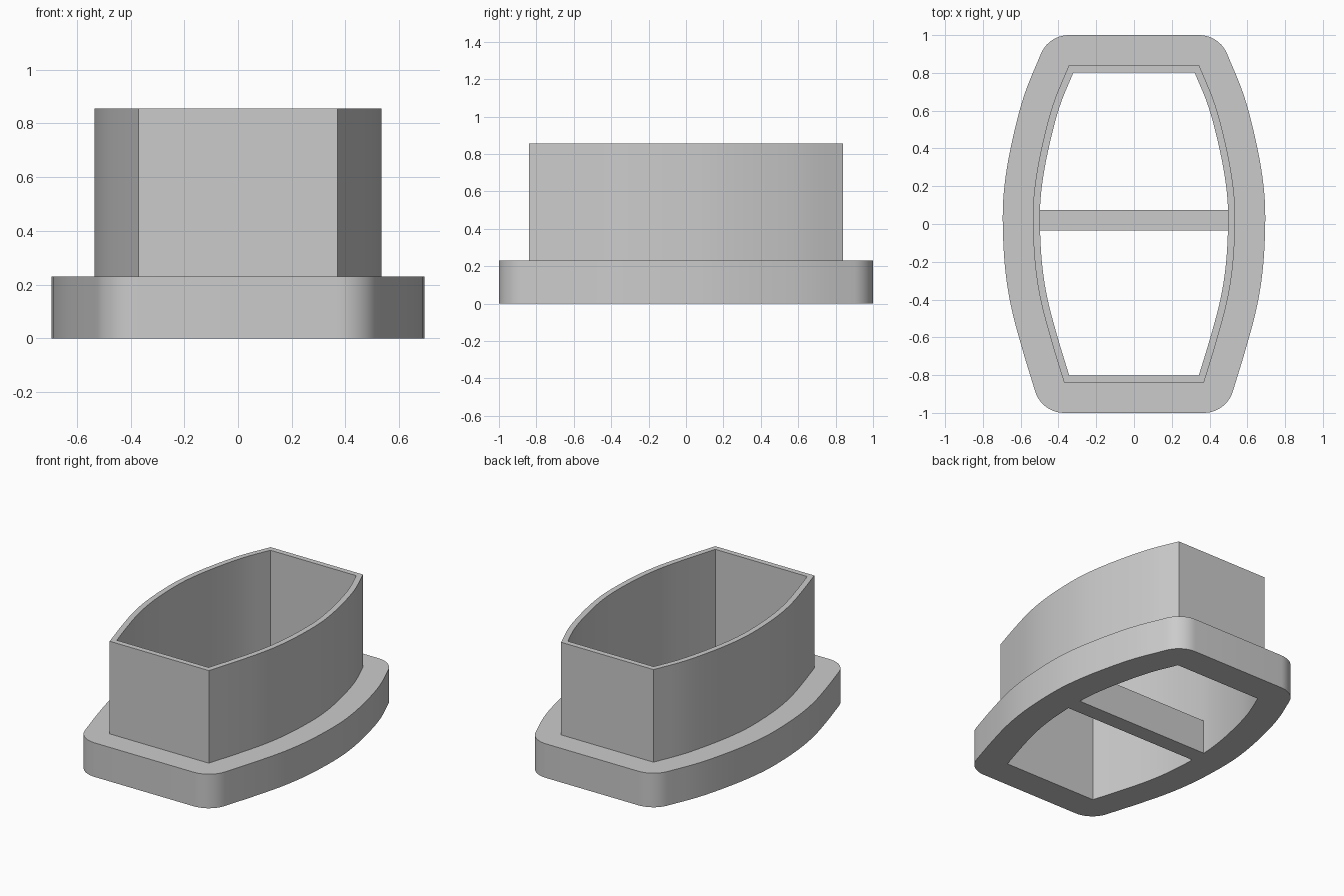
import bpy, bmesh, math
from mathutils import Vector

cube = bpy.data.objects.get("Cube")
if cube:
    bpy.data.objects.remove(cube, do_unlink=True)

grey = bpy.data.materials.new("light grey")
grey.use_nodes = True
GREY = (0.6, 0.6, 0.6, 1)
grey.diffuse_color = GREY
grey.node_tree.nodes["Principled BSDF"].inputs["Base Color"].default_value = GREY

BASE_TOP, TOP, WALL, LIP = 0.23, 0.855, 0.037, 0.16
ARC, STEPS = 10, 5

# Right-hand bowed side of the sleeve, from the front corner to the back corner
KEYS = [Vector(p) for p in ((0.37, -0.84), (0.44, -0.61), (0.495, -0.4), (0.525, -0.2),
        (0.535, 0.03), (0.525, 0.2), (0.49, 0.4), (0.43, 0.63), (0.345, 0.84))]


def smooth_path(keys):
    """Catmull-Rom curve through the key points."""
    k = [2 * keys[0] - keys[1]] + keys + [2 * keys[-1] - keys[-2]]
    pts = []
    for a, b, c, d in zip(k, k[1:], k[2:], k[3:]):
        for i in range(STEPS):
            t = i / STEPS
            pts.append(0.5 * (2 * b + (c - a) * t + (2 * a - 5 * b + 4 * c - d) * t ** 2
                              + (3 * b - a - 3 * c + d) * t ** 3))
    return pts + [keys[-1]]


side = smooth_path(KEYS)
outline = side + [Vector((-p.x, p.y)) for p in reversed(side)]


def offset_loop(d):
    """Offset the outline by d: sharp corners inward, round corners outward."""
    loop = []
    n = len(outline)
    for i, p in enumerate(outline):
        e1 = (p - outline[i - 1]).normalized()
        e2 = (outline[(i + 1) % n] - p).normalized()
        n1, n2 = Vector((e1.y, -e1.x)), Vector((e2.y, -e2.x))
        miter = (n1 + n2) / (1 + n1.dot(n2))
        if e1.dot(e2) > 0.9:
            loop.append(p + miter * d)
        elif d <= 0:
            loop += [p + miter * d] * (ARC + 1)
        else:
            a, b = math.atan2(n1.y, n1.x), math.atan2(n2.y, n2.x)
            turn = (b - a) % math.tau
            for j in range(ARC + 1):
                t = a + turn * j / ARC
                loop.append(p + Vector((math.cos(t), math.sin(t))) * d)
    return loop


def finish(name, bm):
    bmesh.ops.remove_doubles(bm, verts=bm.verts, dist=0.0001)
    bmesh.ops.recalc_face_normals(bm, faces=bm.faces)
    mesh = bpy.data.meshes.new(name)
    bm.to_mesh(mesh)
    bm.free()
    mesh.materials.append(grey)
    obj = bpy.data.objects.new(name, mesh)
    bpy.context.collection.objects.link(obj)
    bpy.ops.object.select_all(action="DESELECT")
    obj.select_set(True)
    bpy.context.view_layer.objects.active = obj
    bpy.ops.object.shade_smooth_by_angle(angle=math.radians(30))


# Flanged sleeve: one wall section swept round the outline
section = [(-WALL, 0), (-WALL, TOP), (0, TOP), (0, BASE_TOP), (LIP, BASE_TOP), (LIP, 0)]
bm = bmesh.new()
rings = [[bm.verts.new((p.x, p.y, z)) for p in offset_loop(d)] for d, z in section]
for r, ring in enumerate(rings):
    above = rings[(r + 1) % len(rings)]
    for i in range(len(ring)):
        j = (i + 1) % len(ring)
        bm.faces.new((ring[i], ring[j], above[j], above[i]))
finish("flanged_sleeve", bm)

# Bar across the middle of the opening, level with the flange
bm = bmesh.new()
bmesh.ops.create_cube(bm, size=1)
bmesh.ops.scale(bm, vec=(0.998, 0.11, BASE_TOP), verts=bm.verts)
bmesh.ops.translate(bm, vec=(0, 0.02, BASE_TOP / 2), verts=bm.verts)
finish("cross_bar", bm)
